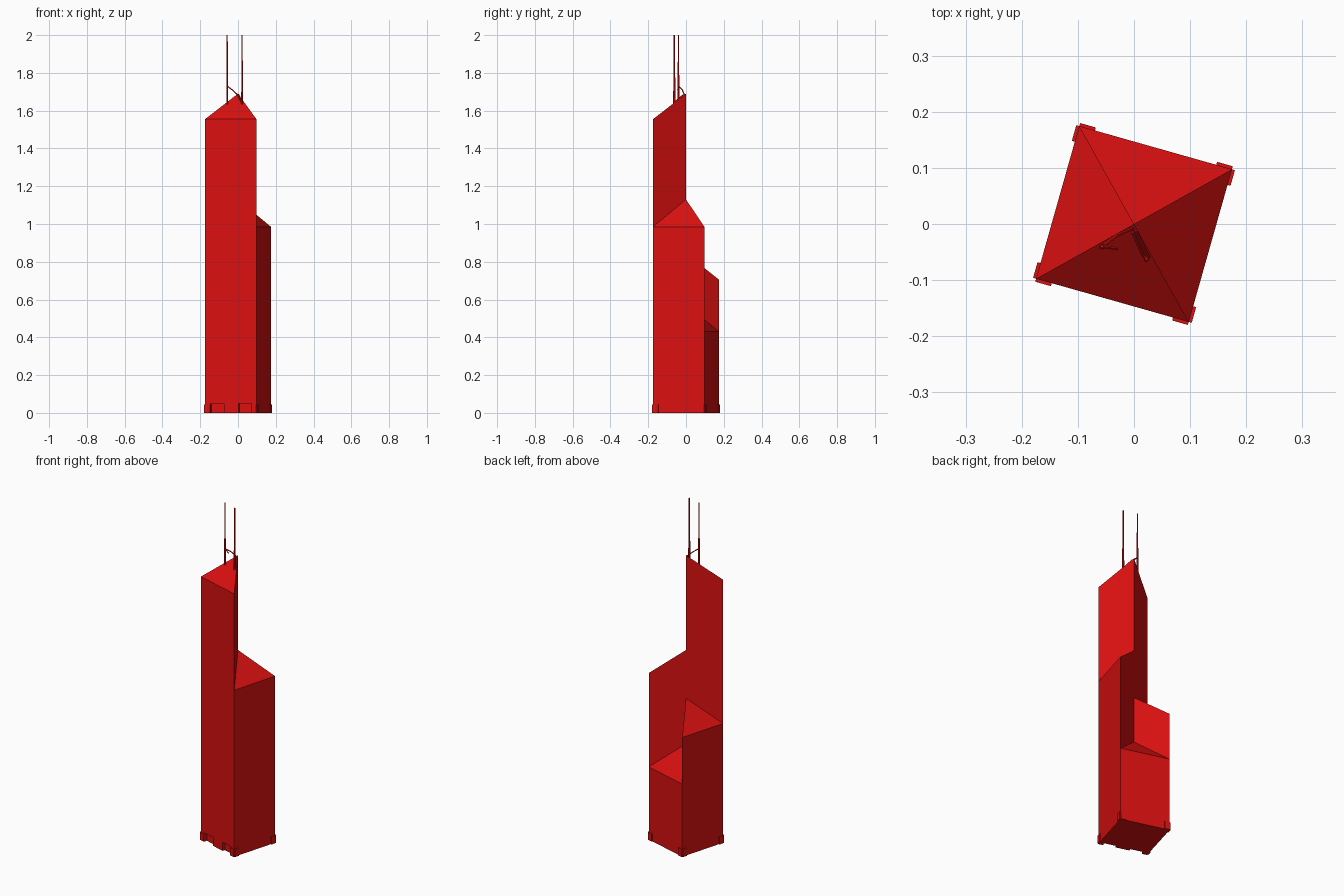
import bpy, bmesh, math
from mathutils import Vector, Matrix

if "Cube" in bpy.data.objects:
    bpy.data.objects.remove(bpy.data.objects["Cube"])

red = bpy.data.materials.new("red")
red.diffuse_color = (0.7, 0.005, 0.005, 1)
red.use_nodes = True
red.node_tree.nodes["Principled BSDF"].inputs["Base Color"].default_value = red.diffuse_color


def finish(name, bm):
    bmesh.ops.remove_doubles(bm, verts=bm.verts, dist=1e-5)
    bmesh.ops.recalc_face_normals(bm, faces=bm.faces)
    mesh = bpy.data.meshes.new(name)
    bm.to_mesh(mesh)
    bm.free()
    mesh.materials.append(red)
    ob = bpy.data.objects.new(name, mesh)
    bpy.context.collection.objects.link(ob)
    return ob


def add_box(bm, centre, size, angle):
    m = (Matrix.Translation(centre) @ Matrix.Rotation(angle, 4, 'Z')
         @ Matrix.Diagonal((*size, 1)))
    bmesh.ops.create_cube(bm, size=1, matrix=m)


def add_rod(bm, a, b, r1, r2, sides=6):
    a, b = Vector(a), Vector(b)
    d = b - a
    m = Matrix.Translation((a + b) / 2) @ d.to_track_quat('Z', 'Y').to_matrix().to_4x4()
    bmesh.ops.create_cone(bm, cap_ends=True, segments=sides, radius1=r1,
                          radius2=r2, depth=d.length, matrix=m)


# Square plan turned on the site; wall i runs from corner i to corner i + 1
R = 0.2
corners = [Vector((R * math.cos(math.radians(a)), R * math.sin(math.radians(a)), 0))
           for a in (209.2, 299.2, 29.2, 119.2)]
eaves = [1.555, 0.985, 0.43, 0.705]      # front, right, back, left
apexes = [1.69, 1.13, 0.575, 0.845]


def at(p, z):
    return Vector((p.x, p.y, z))


# Tower shell: four triangular shafts of stepped height
bm = bmesh.new()


def face(points):
    bm.faces.new([bm.verts.new(p) for p in points])


O = Vector((0, 0, 0))
for i in range(4):
    j, prev = (i + 1) % 4, (i - 1) % 4
    p, q, h = corners[i], corners[j], eaves[i]
    wall = [at(p, 0), at(q, 0)]
    if eaves[j] < h:
        wall.append(at(q, eaves[j]))
    wall += [at(q, h), at(p, h)]
    if eaves[prev] < h:
        wall.append(at(p, eaves[prev]))
    face(wall)
    face([at(p, h), at(q, h), at(O, apexes[i])])
    # exposed wall between neighbouring shafts
    lo, hi = sorted((apexes[i], apexes[j]))
    axis = sorted(z for z in apexes if lo <= z <= hi)
    elo, ehi = sorted((h, eaves[j]))
    face([at(O, z) for z in axis] + [at(q, ehi), at(q, elo)])
face([at(c, 0) for c in corners])
tower = finish("tower", bm)

# Entrance recesses in the front wall
p, q = corners[0], corners[1]
front_angle = math.atan2((q - p).y, (q - p).x)
bm = bmesh.new()
for t in (0.24, 0.78):
    add_box(bm, p.lerp(q, t), (0.072, 0.03, 0.1), front_angle)
cutter = finish("entrance_cutter", bm)
cutter.hide_render = True
mod = tower.modifiers.new("entrances", 'BOOLEAN')
mod.operation = 'DIFFERENCE'
mod.solver = 'EXACT'
mod.object = cutter
bpy.context.view_layer.objects.active = tower
bpy.ops.object.modifier_apply(modifier=mod.name)
bpy.data.objects.remove(cutter)

# Low plinth plates wrapping each corner
bm = bmesh.new()
L, T, H = 0.029, 0.006, 0.045
for i in range(4):
    p, q = corners[i], corners[(i + 1) % 4]
    d = (q - p).normalized()
    n = Vector((d.y, -d.x, 0))
    for c in (p + d * L / 2, q - d * L / 2):
        add_box(bm, c + n * (T / 2 - 0.0005) + Vector((0, 0, H / 2)),
                (L, T, H), math.atan2(d.y, d.x))
finish("corner_plinths", bm)

# Twin masts: thick lower section, thin upper section
masts = [(-0.057, -0.04), (0.022, -0.062)]
for k, (x, y) in enumerate(masts):
    bm = bmesh.new()
    add_rod(bm, (x, y, 1.62), (x, y, 1.79), 0.006, 0.005)
    add_rod(bm, (x, y, 1.79), (x, y, 2.0), 0.004, 0.003)
    finish("mast_%d" % (k + 1), bm)

# Struts bracing the masts to the roof
bm = bmesh.new()
add_rod(bm, (-0.057, -0.04, 1.73), (-0.03, -0.02, 1.71), 0.003, 0.003)
add_rod(bm, (-0.057, -0.04, 1.73), (-0.03, -0.044, 1.71), 0.003, 0.003)
add_rod(bm, (-0.03, -0.02, 1.71), (-0.003, -0.008, 1.685), 0.003, 0.003)
add_rod(bm, (-0.003, -0.014, 1.685), (0.018, -0.06, 1.645), 0.003, 0.003)
add_rod(bm, (0.003, -0.012, 1.685), (0.026, -0.06, 1.645), 0.003, 0.003)
finish("mast_struts", bm)
